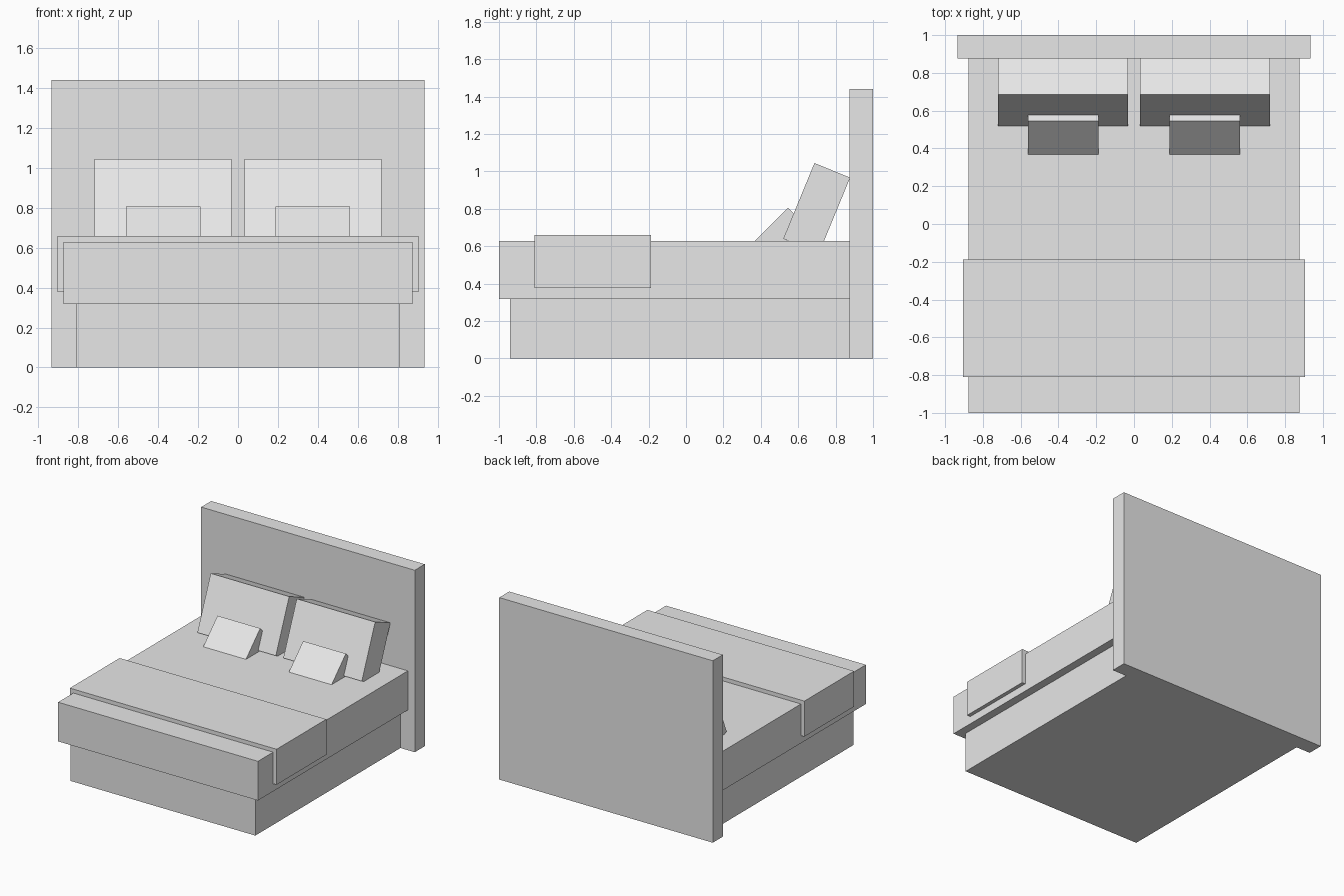
import bpy, math

if "Cube" in bpy.data.objects:
    bpy.data.objects.remove(bpy.data.objects["Cube"])

mat = bpy.data.materials.new("light grey")
mat.diffuse_color = (0.8, 0.8, 0.8, 1)
mat.use_nodes = True
mat.node_tree.nodes["Principled BSDF"].inputs["Base Color"].default_value = mat.diffuse_color


def prism(name, x0, x1, profile):
    """Extrude a y-z outline (counter-clockwise seen from +x) along x."""
    n = len(profile)
    verts = [(x, y, z) for x in (x0, x1) for y, z in profile]
    faces = [tuple(reversed(range(n))), tuple(range(n, 2 * n))]
    faces += [(i, (i + 1) % n, n + (i + 1) % n, n + i) for i in range(n)]
    mesh = bpy.data.meshes.new(name)
    mesh.from_pydata(verts, [], faces)
    mesh.materials.append(mat)
    obj = bpy.data.objects.new(name, mesh)
    bpy.context.collection.objects.link(obj)
    return obj


def box(name, half_x, y0, y1, z0, z1):
    return prism(name, -half_x, half_x, [(y0, z0), (y1, z0), (y1, z1), (y0, z1)])


def leaning(name, x0, x1, y, z, depth, height, lean):
    """Box leaning back by an angle, from its front bottom edge at (y, z)."""
    s, c = math.sin(math.radians(lean)), math.cos(math.radians(lean))
    corners = [(0, 0), (depth, 0), (depth, height), (0, height)]
    return prism(name, x0, x1, [(y + d * c + h * s, z - d * s + h * c) for d, h in corners])


# Frame and bedding
box("headboard", 0.935, 0.875, 1.0, 0, 1.44)
box("base", 0.81, -0.94, 0.875, 0, 0.318)
box("mattress", 0.875, -1.0, 0.875, 0.318, 0.628)
box("blanket", 0.905, -0.81, -0.188, 0.378, 0.659)

# Pillows and cushions on both sides
for side, sx in (("left", -1), ("right", 1)):
    a, b = sorted((sx * 0.033, sx * 0.72))
    leaning(side + "_pillow", a, b, 0.52, 0.64, 0.206, 0.438, 22.4)
    a, b = sorted((sx * 0.188, sx * 0.562))
    leaning(side + "_cushion", a, b, 0.365, 0.625, 0.12, 0.256, 45)
